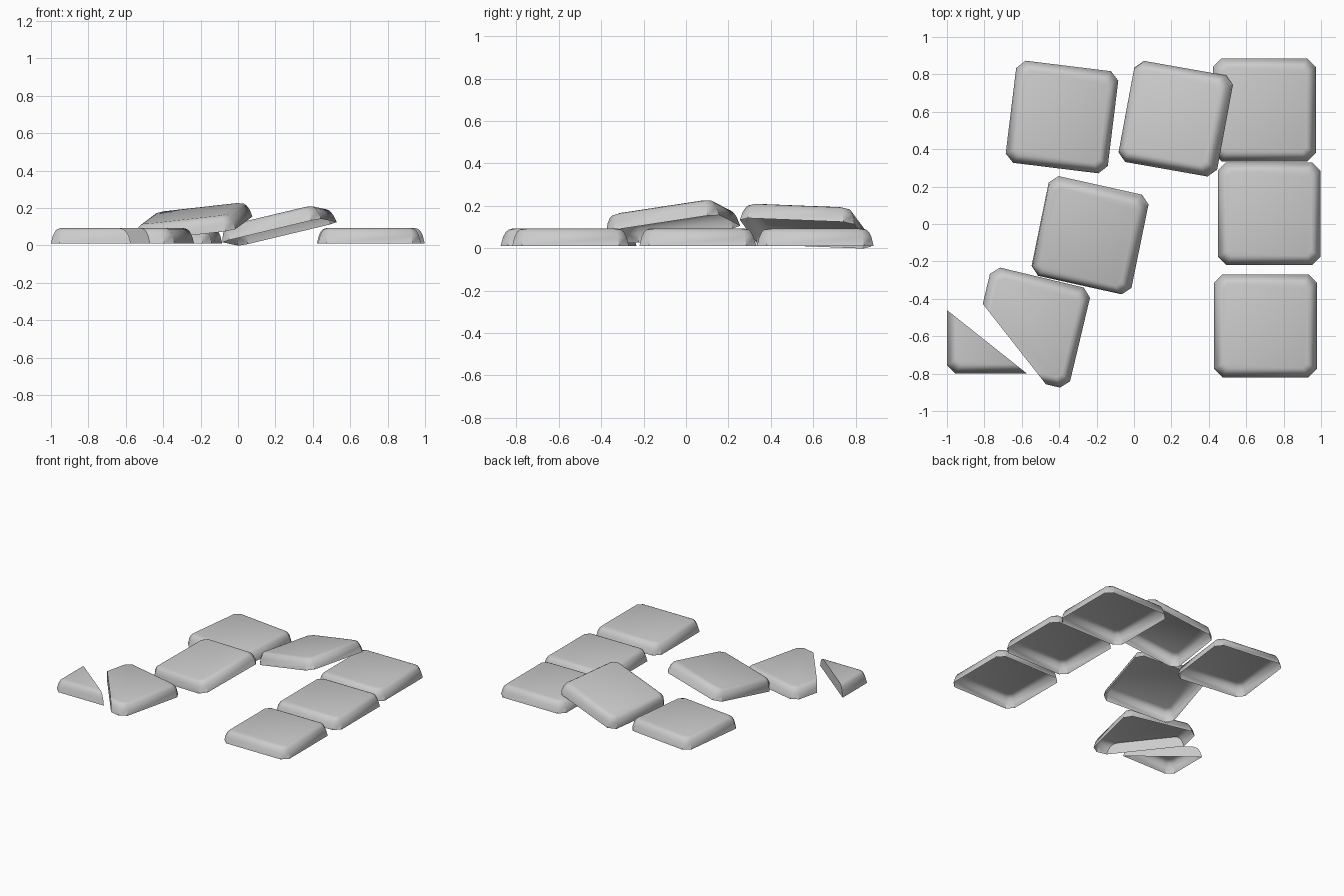
import bpy, bmesh, math
from mathutils import Vector, Matrix

if "Cube" in bpy.data.objects:
    bpy.data.objects.remove(bpy.data.objects["Cube"])

HALF, CHAMFER = 0.275, 0.045
# Tile edge profile: inset from the outline, height
PROFILE = [(0, 0), (0.01, 0.042), (0.022, 0.066), (0.034, 0.077), (0.05, 0.082)]
# Fracture line of the broken tile, in tile coordinates
CRACK_A, CRACK_B = Vector((-0.275, 0.065, 0)), Vector((0.153, -0.275, 0))


def outline(inset, z):
    """Square ring with chamfered corners, counter-clockwise."""
    h = HALF - inset
    k = h - CHAMFER + inset * 0.4
    return [(h, -k, z), (h, k, z), (k, h, z), (-k, h, z),
            (-h, k, z), (-h, -k, z), (-k, -h, z), (k, -h, z)]


def tile(name, loc, turn=0, slope=(0, 0), keep=0):
    """Open-bottomed tile; slope = rise along local x and y;
    keep = +1 / -1 keeps one side of the fracture line."""
    bm = bmesh.new()
    rings = [[bm.verts.new(p) for p in outline(i, z)] for i, z in PROFILE]
    for lo, hi in zip(rings, rings[1:]):
        for i in range(8):
            j = (i + 1) % 8
            bm.faces.new((lo[i], lo[j], hi[j], hi[i]))
    bm.faces.new(rings[-1])

    # Break the tile and close the fracture with a wall
    if keep:
        along = (CRACK_B - CRACK_A).normalized()
        side = Vector((-along.y, along.x, 0)) * keep
        cut = bmesh.ops.bisect_plane(
            bm, geom=bm.verts[:] + bm.edges[:] + bm.faces[:], dist=1e-5,
            plane_co=CRACK_A, plane_no=side, clear_inner=True)["geom_cut"]
        verts = [g for g in cut if isinstance(g, bmesh.types.BMVert)]
        verts.sort(key=lambda v: v.co.dot(along))
        wall = bm.faces.new(verts)
        wall.normal_update()
        if wall.normal.dot(side) > 0:
            wall.normal_flip()

    me = bpy.data.meshes.new(name)
    bm.to_mesh(me)
    bm.free()
    ob = bpy.data.objects.new(name, me)
    bpy.context.collection.objects.link(ob)
    ob.matrix_world = (Matrix.Translation(loc)
                       @ Matrix.Rotation(math.radians(turn), 4, 'Z')
                       @ Matrix.Rotation(-math.atan(slope[0]), 4, 'Y')
                       @ Matrix.Rotation(math.atan(slope[1]), 4, 'X'))
    bpy.ops.object.select_all(action='DESELECT')
    ob.select_set(True)
    bpy.context.view_layer.objects.active = ob
    bpy.ops.object.shade_smooth_by_angle(angle=math.radians(40))
    return ob


# Straight row on the right
tile("row_tile_back", (0.697, 0.61, 0.01))
tile("row_tile_middle", (0.723, 0.055, 0.01))
tile("row_tile_front", (0.703, -0.545, 0.01))
# Loose flat tile
tile("loose_tile_flat", (-0.385, 0.572, 0.01), -7)
# Tilted loose tiles
tile("tilted_tile_back", (0.223, 0.563, 0.07), -10, (0.235, -0.04))
tile("tilted_tile_middle", (-0.235, -0.06, 0.09), -12.5, (0.11, 0.15))
# Two halves of the broken tile
tile("broken_tile_large", (-0.556, -0.554, 0.01), -13.4, keep=1)
tile("broken_tile_corner", (-0.725, -0.525, 0.01), 0, keep=-1)
